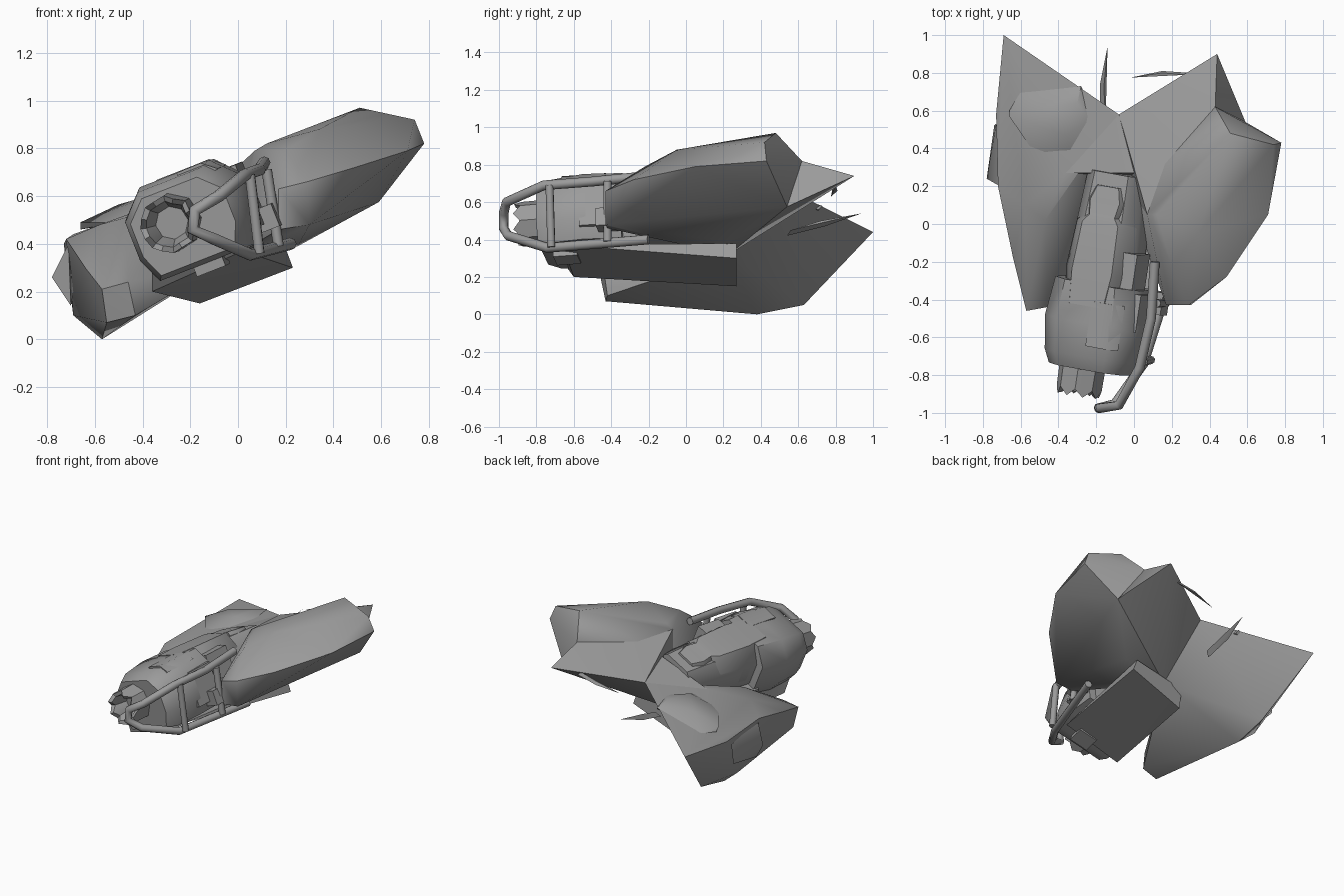
import bpy, bmesh, math
from mathutils import Vector, Matrix

if "Cube" in bpy.data.objects:
    bpy.data.objects.remove(bpy.data.objects["Cube"])

# Tilted frame of the forward body (rolled and yawed as the whole craft is)
back = Vector((0.15, 0.98, 0.07)).normalized()
side = Vector((0.92, -0.17, 0.36))
side = (side - back * side.dot(back)).normalized()
FRAME = Matrix((side, back, side.cross(back))).transposed().to_4x4()
FRAME.translation = Vector((-0.2, -0.55, 0.51))

# Dark grey used on every part
GREY = bpy.data.materials.new("dark_grey")
GREY.diffuse_color = (0.33, 0.33, 0.33, 1)
GREY.use_nodes = True
GREY.node_tree.nodes["Principled BSDF"].inputs["Base Color"].default_value = GREY.diffuse_color


def finish(name, bm, matrix=None, angle=40):
    bmesh.ops.recalc_face_normals(bm, faces=bm.faces[:])
    me = bpy.data.meshes.new(name)
    bm.to_mesh(me)
    bm.free()
    me.materials.append(GREY)
    ob = bpy.data.objects.new(name, me)
    bpy.context.collection.objects.link(ob)
    if matrix:
        ob.matrix_world = matrix
    bpy.ops.object.select_all(action='DESELECT')
    ob.select_set(True)
    bpy.context.view_layer.objects.active = ob
    bpy.ops.object.shade_smooth_by_angle(angle=math.radians(angle))
    return ob


def hull(name, points, matrix=None, angle=40):
    bm = bmesh.new()
    for p in points:
        bm.verts.new(p)
    bmesh.ops.convex_hull(bm, input=bm.verts[:])
    junk = [v for v in bm.verts if not v.link_faces]
    bmesh.ops.delete(bm, geom=junk, context='VERTS')
    return finish(name, bm, matrix, angle)


def loft(name, sections, matrix=None):
    """Skin a list of rings with equal point counts and cap the ends."""
    bm = bmesh.new()
    rings = [[bm.verts.new(p) for p in s] for s in sections]
    n = len(rings[0])
    for a, b in zip(rings, rings[1:]):
        for i in range(n):
            bm.faces.new((a[i], a[(i + 1) % n], b[(i + 1) % n], b[i]))
    bm.faces.new(rings[0])
    bm.faces.new(rings[-1])
    return finish(name, bm, matrix, 46)


def octo(y, w, top, bottom, c=0.45):
    """Chamfered box cross-section at local depth y."""
    return [(-w, y, bottom * c), (-w, y, top * c), (-w * .6, y, top), (w * .6, y, top),
            (w, y, top * c), (w, y, bottom * c), (w * .8, y, bottom), (-w * .8, y, bottom)]


def box(name, x0, x1, y0, y1, z0, z1):
    return hull(name, [(x, y, z) for x in (x0, x1) for y in (y0, y1) for z in (z0, z1)], FRAME)


def tube(name, path, r=0.022):
    cu = bpy.data.curves.new(name, 'CURVE')
    cu.dimensions = '3D'
    cu.bevel_depth = r
    cu.bevel_resolution = 2
    cu.use_fill_caps = True
    cu.materials.append(GREY)
    sp = cu.splines.new('POLY')
    sp.points.add(len(path) - 1)
    for p, co in zip(sp.points, path):
        p.co = (*co, 1)
    ob = bpy.data.objects.new(name, cu)
    bpy.context.collection.objects.link(ob)


# Shared corners of the flat rear plate
R, Q, M = (.44, .90, .74), (.59, .54, .575), (-.06, .23, .32)
B, L, N = (-.56, .63, .05), (-.69, 1.0, .44), (-.08, .58, .65)
T, slot_r, slot_l = (.51, .48, .97), (.06, .27, .72), (-.36, .27, .56)
V, inner = (.43, .62, .82), (.07, .05, .79)

# Right wing: main bulge and the thinner rear tip
hull("right_wing", [T, (.78, .43, .82), (.74, .42, .92), (.71, .05, .79), (.49, -.28, .72),
                    (.29, -.43, .66), (.30, -.43, .48), (.17, -.43, .63), (.17, -.42, .46),
                    (.34, -.05, .88), (.20, -.22, .79), (.12, .05, .82), inner, slot_r, Q, V,
                    (.25, .22, .39), M], angle=50)
hull("right_wing_tip", [R, N, V, (.25, .66, .735), Q, M, slot_r, inner], angle=50)

# Left wing with its long rear tip
hull("left_wing", [L, N, B, M, slot_l, (-.57, .38, .0), (-.69, .40, .10), (-.73, .58, .40),
                   (-.72, .20, .42), (-.58, .10, .48), (-.47, .02, .51), (-.36, .02, .36),
                   (-.57, -.46, .21), (-.46, -.44, .24), (-.55, -.43, .07), (-.43, -.42, .10),
                   (-.64, -.18, .30)])
hull("left_wing_outer_panel", [(-.78, .24, .26), (-.73, .53, .36), (-.74, .52, .22),
                               (-.71, .20, .40), (-.70, .20, .14), (-.68, .35, .25)])
hull("centre_deck", [N, M, slot_l, slot_r, (.1, .45, .70), (-.3, .5, .55)])

# Faceted bubble on the left wing
hull("wing_bubble", [(-.66, .60, .46), (-.60, .70, .47), (-.27, .71, .56), (-.23, .55, .59),
                     (-.33, .36, .55), (-.51, .35, .49), (-.66, .57, .49), (-.50, .62, .565),
                     (-.30, .64, .61), (-.36, .47, .605), (-.28, .73, .58)])

# Two thin blades behind the rear plate
hull("rear_blade_low", [(-.18, .54, .42), (-.18, .74, .47), (-.14, .94, .54), (-.16, .72, .50),
                        (-.15, .56, .45)])
hull("rear_blade_high", [(.30, .80, .69), (.28, .79, .71), (-.02, .775, .63), (.15, .81, .66),
                         (.15, .80, .68)])

# Belly box with slanted front
hull("belly_box", [(-.36, -.60, .20), (-.02, -.60, .34), (.23, .27, .30), (-.16, .27, .15),
                   (.20, .27, .38), (-.18, .27, .30), (-.36, -.68, .31), (.02, -.66, .37)])

# Forward body: head block, spine and stepped top covers
loft("head_block", [octo(-.22, .21, .15, -.18), octo(-.15, .24, .18, -.20),
                    octo(.03, .265, .195, -.2), octo(.24, .24, .19, -.2)], FRAME)
loft("body_spine", [octo(.24, .19, .155, -.18), octo(.50, .18, .145, -.18),
                    octo(.83, .16, .12, -.18)], FRAME)
loft("spine_cover", [octo(.12, .16, .197, -.1), octo(.30, .19, .19, -.1),
                     octo(.56, .17, .175, -.1), octo(.60, .12, .165, -.1),
                     octo(.68, .14, .155, -.1), octo(.76, .10, .14, -.1)], FRAME)
box("spine_step", .02, .22, .24, .43, -.05, .135)
hull("roof_panel", [(x, y, z) for x, z in ((.03, .196), (.14, .198), (.20, .15), (.03, .1))
                    for y in (-.09, .15)], FRAME)

# Side boxes and lower lump
box("left_side_box", -.25, -.17, .20, .32, -.22, -.10)
box("right_cover", .22, .262, .02, .22, -.14, .10)
box("right_engine_block", .22, .32, .12, .24, -.17, -.07)
box("chin_block", -.04, .09, -.15, -.02, -.24, -.10)

# Hollow eight-sided nozzle with a jagged rim
bm = bmesh.new()
n = 16
rings = []
for r, y, jag in [(.125, -.18, 0), (.122, -.37, .04), (.098, -.36, .04), (.07, -.24, 0)]:
    ring = []
    for i in range(n):
        a = 2 * math.pi * (i + .5) / n
        rr = r * (1 if i % 2 else .924)
        ring.append(bm.verts.new((-.04 + rr * math.cos(a), y + jag * (i % 2),
                                  rr * math.sin(a) + .01)))
    rings.append(ring)
for a, b in zip(rings, rings[1:]):
    for i in range(n):
        bm.faces.new((a[i], a[(i + 1) % n], b[(i + 1) % n], b[i]))
bm.faces.new(rings[-1])
finish("nose_nozzle", bm, FRAME)

# Tubular guard on the right side
tube("guard_loop", [(.11, -.20, .74), (.09, -.50, .71), (.03, -.76, .69), (-.08, -.96, .60),
                    (-.18, -.975, .54), (-.19, -.975, .46), (-.10, -.95, .42), (.05, -.74, .355),
                    (.22, -.20, .40)], .026)
tube("guard_post", [(.05, -.73, .69), (.09, -.72, .36)])
tube("guard_rear_post", [(.12, -.42, .71), (.17, -.42, .39)])
